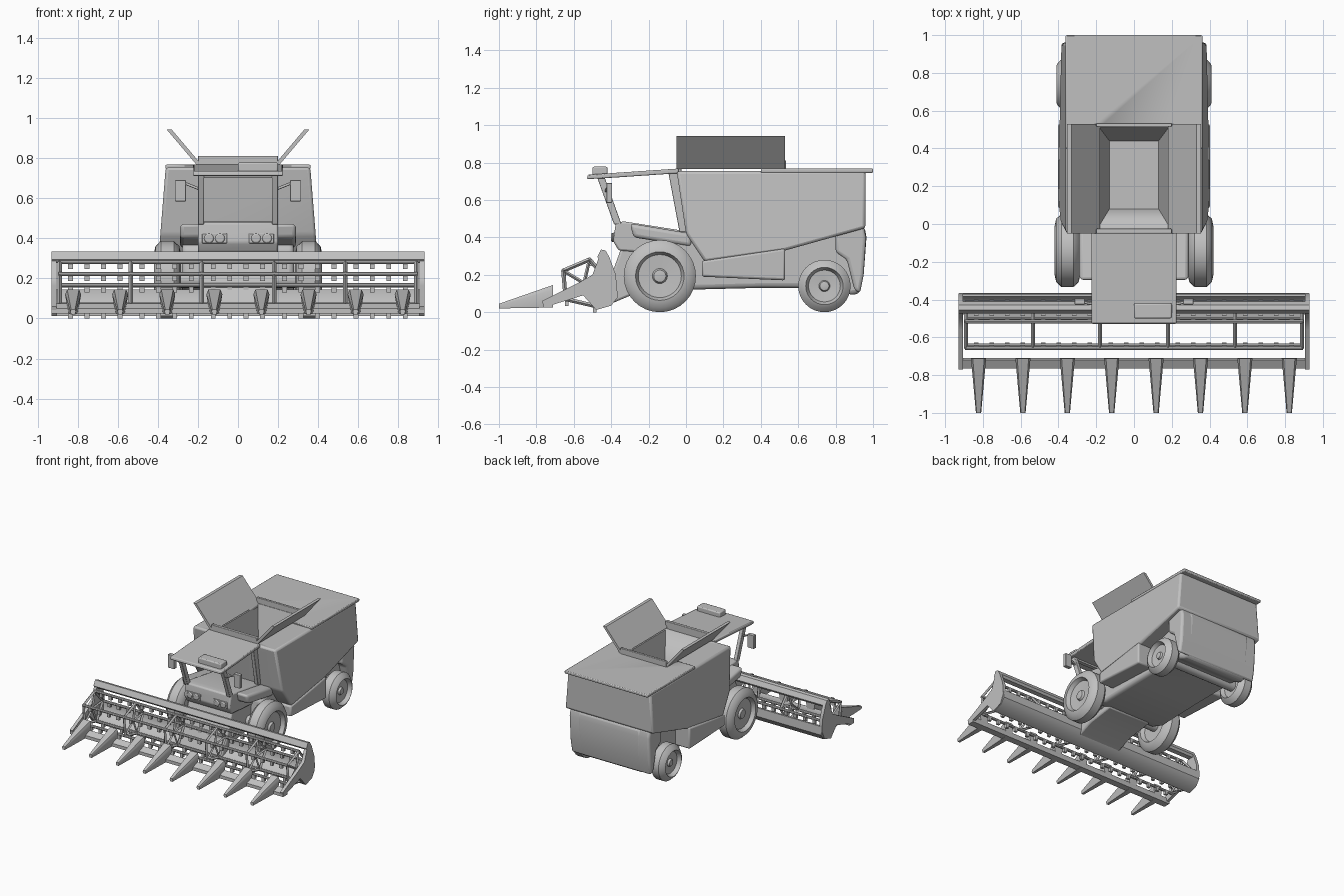
import bpy, bmesh, math
from mathutils import Vector

if "Cube" in bpy.data.objects:
    bpy.data.objects.remove(bpy.data.objects["Cube"])

grey = bpy.data.materials.new("light grey")
grey.diffuse_color = (0.53, 0.53, 0.53, 1)
grey.use_nodes = True
grey.node_tree.nodes["Principled BSDF"].inputs["Base Color"].default_value = grey.diffuse_color


def finish(name, bm, bevel=0.0, segments=2):
    bmesh.ops.recalc_face_normals(bm, faces=bm.faces)
    me = bpy.data.meshes.new(name)
    bm.to_mesh(me)
    bm.free()
    me.materials.append(grey)
    ob = bpy.data.objects.new(name, me)
    bpy.context.collection.objects.link(ob)
    if bevel:
        m = ob.modifiers.new("bevel", 'BEVEL')
        m.width, m.segments, m.limit_method = bevel, segments, 'ANGLE'
        m.angle_limit = math.radians(25)
    bpy.ops.object.select_all(action='DESELECT')
    bpy.context.view_layer.objects.active = ob
    ob.select_set(True)
    bpy.ops.object.shade_smooth_by_angle(angle=math.radians(40))
    return ob


def add_prism(bm, profile, left, right):
    """Side profile (y, z) spanned between x = left(z) and x = right(z)."""
    a = [bm.verts.new((left(z), y, z)) for y, z in profile]
    b = [bm.verts.new((right(z), y, z)) for y, z in profile]
    n = len(profile)
    bm.faces.new(a)
    bm.faces.new(b[::-1])
    for i in range(n):
        bm.faces.new((a[i], b[i], b[(i + 1) % n], a[(i + 1) % n]))


def prism(name, profile, x0, x1, bevel=0.0, segments=2, mirror=False):
    bm = bmesh.new()
    add_prism(bm, profile, lambda z: x0, lambda z: x1)
    if mirror:
        add_prism(bm, profile, lambda z: -x1, lambda z: -x0)
    return finish(name, bm, bevel, segments)


def add_rod(bm, p, q, r, sides=4):
    p, q = Vector(p), Vector(q)
    d = q - p
    rot = d.to_track_quat('Z', 'Y').to_matrix().to_4x4()
    rot.translation = (p + q) / 2
    bmesh.ops.create_cone(bm, cap_ends=True, segments=sides, radius1=r, radius2=r,
                          depth=d.length, matrix=rot)


def add_box(bm, lo, hi):
    add_prism(bm, [(lo[1], lo[2]), (hi[1], lo[2]), (hi[1], hi[2]), (lo[1], hi[2])],
              lambda z: lo[0], lambda z: hi[0])


def box(name, lo, hi, bevel=0.0):
    bm = bmesh.new()
    add_box(bm, lo, hi)
    return finish(name, bm, bevel)


# Upper body with the grain tank cut into it
def half(z):
    return 0.36 + (0.765 - z) * 0.08


bm = bmesh.new()
add_prism(bm, [(-0.05, 0.755), (0.96, 0.755), (0.96, 0.45), (0.53, 0.33), (0.1, 0.27), (0.0, 0.42)],
          lambda z: -half(z), half)
body = finish("upper_body", bm, 0.015)

bm = bmesh.new()
rings = []
for z, x, y0, y1 in ((0.50, 0.13, 0.08, 0.44), (0.80, 0.19, -0.02, 0.52)):
    rings.append([bm.verts.new(c) for c in ((-x, y0, z), (x, y0, z), (x, y1, z), (-x, y1, z))])
bm.faces.new(rings[0])
bm.faces.new(rings[1])
for i in range(4):
    j = (i + 1) % 4
    bm.faces.new((rings[0][i], rings[0][j], rings[1][j], rings[1][i]))
cutter = finish("tank_cutter", bm)
cutter.hide_render = True
cutter.hide_set(True)

roof = box("body_roof_lip", (-0.362, 0.40, 0.745), (0.362, 1.0, 0.768), 0.006)
for ob in (body, roof):
    cut = ob.modifiers.new("tank", 'BOOLEAN')
    cut.object, cut.solver = cutter, 'EXACT'

# Tank flaps and end rails
bm = bmesh.new()
for s in (-1, 1):
    pts = [(0.18, 0.765), (0.205, 0.765), (0.355, 0.942), (0.33, 0.942)]
    ends = [[bm.verts.new((s * x, y, z)) for x, z in pts] for y in (-0.05, 0.53)]
    bm.faces.new(ends[0])
    bm.faces.new(ends[1])
    for i in range(4):
        j = (i + 1) % 4
        bm.faces.new((ends[0][i], ends[0][j], ends[1][j], ends[1][i]))
finish("tank_flaps", bm)
bm = bmesh.new()
add_box(bm, (-0.2, -0.05, 0.75), (0.2, -0.025, 0.812))
add_box(bm, (-0.2, 0.515, 0.75), (0.2, 0.535, 0.812))
finish("tank_rails", bm, 0.004)

# Lower hull, side panels
prism("lower_hull", [(-0.1, 0.36), (0.1, 0.45), (0.955, 0.46), (0.965, 0.4), (0.95, 0.2), (0.93, 0.1),
                     (0.88, 0.09), (0.8, 0.13), (0.4, 0.13), (0.0, 0.12), (-0.12, 0.16)],
      -0.28, 0.28, 0.035, 3)
prism("rear_corners", [(0.80, 0.45), (0.95, 0.46), (0.963, 0.4), (0.95, 0.2), (0.93, 0.1), (0.90, 0.12),
                       (0.86, 0.28), (0.80, 0.32)], -0.35, 0.35, 0.025, 3)
prism("side_panel", [(0.085, 0.275), (0.53, 0.34), (0.53, 0.17), (0.085, 0.19)], 0.26, 0.403, 0.012, mirror=True)

# Cab base, fenders, feeder
prism("cab_base", [(-0.375, 0.48), (-0.33, 0.485), (0.02, 0.43), (0.02, 0.3), (-0.36, 0.33), (-0.39, 0.38)],
      -0.2, 0.2, 0.01)
prism("fender", [(-0.30, 0.475), (0.03, 0.42), (0.03, 0.35), (-0.28, 0.40)], 0.18, 0.29, 0.02, 3, True)
prism("feeder_house", [(-0.34, 0.36), (-0.05, 0.36), (-0.05, 0.13), (-0.27, 0.10), (-0.48, 0.012), (-0.42, 0.14)],
      -0.19, 0.19, 0.012)

# Cab pillars and roof
prism("front_pillar", [(-0.475, 0.72), (-0.435, 0.72), (-0.345, 0.47), (-0.385, 0.47)], 0.17, 0.2, 0.004, mirror=True)
prism("rear_pillar", [(-0.095, 0.75), (-0.03, 0.75), (0.01, 0.43), (-0.035, 0.43)], 0.17, 0.2, 0.004, mirror=True)
prism("cab_header_rail", [(-0.475, 0.725), (-0.44, 0.725), (-0.435, 0.70), (-0.465, 0.70)], -0.2, 0.2)
prism("cab_roof", [(-0.53, 0.712), (-0.525, 0.735), (-0.04, 0.768), (-0.04, 0.743), (-0.45, 0.715)],
      -0.225, 0.225, 0.006)
box("roof_unit", (0.0, -0.50, 0.72), (0.2, -0.42, 0.778), 0.008)

# Mirrors
bm = bmesh.new()
for s in (-1, 1):
    add_rod(bm, (s * 0.19, -0.43, 0.645), (s * 0.29, -0.41, 0.685), 0.007, 8)
    x0, x1 = sorted((s * 0.26, s * 0.315))
    add_box(bm, (x0, -0.425, 0.585), (x1, -0.395, 0.69))
finish("mirrors", bm, 0.005)

# Headlights
bm = bmesh.new()
for s in (-1, 1):
    for x in (0.09, 0.145):
        add_rod(bm, (s * x, -0.36, 0.4), (s * x, -0.4, 0.4), 0.024, 16)
finish("headlights", bm, 0.006)
bm = bmesh.new()
for s in (-1, 1):
    add_box(bm, (s * 0.117 - 0.062, -0.38, 0.375), (s * 0.117 + 0.062, -0.392, 0.425))
finish("headlight_frames", bm, 0.004)


# Wheels: lathed around the x axis
def wheels(name, y, r, rim, x0, x1, sides=32):
    bm = bmesh.new()
    profile = [(x0 + 0.03, 0.0), (x0 + 0.03, rim), (x0, rim + 0.015), (x0 + 0.008, r - 0.025), (x0 + 0.035, r),
               (x1 - 0.035, r), (x1 - 0.008, r - 0.025), (x1, rim + 0.015), (x1 - 0.03, rim),
               (x1 - 0.035, rim * 0.35), (x1 - 0.02, rim * 0.28), (x1 - 0.015, 0.0)]
    for s in (-1, 1):
        verts = [bm.verts.new((s * x, 0, h)) for x, h in profile]
        edges = [bm.edges.new(e) for e in zip(verts, verts[1:])]
        bmesh.ops.spin(bm, geom=verts + edges, cent=(0, 0, 0), axis=(1, 0, 0),
                       angle=math.tau, steps=sides)
    bmesh.ops.remove_doubles(bm, verts=bm.verts, dist=1e-4)
    add_rod(bm, (-x0 - 0.04, 0, 0), (x0 + 0.04, 0, 0), 0.04, 16)
    bmesh.ops.translate(bm, verts=bm.verts, vec=(0, y, r))
    finish(name, bm)


wheels("front_wheels", -0.14, 0.193, 0.115, 0.285, 0.42)
wheels("rear_wheels", 0.74, 0.14, 0.085, 0.28, 0.41)

# Harvesting header: beam, pan, cutter bar, end plates
prism("header_beam", [(-0.475, 0.295), (-0.455, 0.335), (-0.43, 0.33), (-0.41, 0.295), (-0.42, 0.278), (-0.46, 0.278)],
      -0.93, 0.93)
prism("header_pan", [(-0.48, 0.012), (-0.40, 0.035), (-0.365, 0.08), (-0.37, 0.145), (-0.385, 0.145),
                     (-0.385, 0.085), (-0.41, 0.05), (-0.48, 0.03)], -0.925, 0.925)
prism("cutter_bar", [(-0.765, 0.025), (-0.765, 0.05), (-0.72, 0.075), (-0.71, 0.06), (-0.71, 0.025)], -0.93, 0.93)
prism("end_plate", [(-0.45, 0.335), (-0.41, 0.295), (-0.375, 0.2), (-0.368, 0.11), (-0.40, 0.04), (-0.48, 0.012),
                    (-0.55, 0.09), (-0.76, 0.025), (-0.77, 0.06), (-0.56, 0.165), (-0.50, 0.2)],
      0.905, 0.93, mirror=True)

# Crop dividers
bm = bmesh.new()
for i in range(8):
    cx = -0.823 + i * 0.235
    back = [(-0.024, 0.025), (0.024, 0.025), (0.04, 0.12), (0.03, 0.145), (-0.03, 0.145), (-0.04, 0.12)]
    tip = [(-0.009, 0.02), (0.009, 0.02), (0.014, 0.035), (0.01, 0.045), (-0.01, 0.045), (-0.014, 0.035)]
    a = [bm.verts.new((cx + x, -0.712, z)) for x, z in back]
    b = [bm.verts.new((cx + x, -1.0, z)) for x, z in tip]
    bm.faces.new(a)
    bm.faces.new(b)
    for k in range(6):
        j = (k + 1) % 6
        bm.faces.new((a[k], a[j], b[j], b[k]))
finish("crop_dividers", bm)

# Reel: five bars with tines, carried by six pentagon frames
cy, cz, R = -0.545, 0.155, 0.13
corners = [(cy + R * math.cos(a), cz + R * math.sin(a))
           for a in (math.radians(149 - 72 * k) for k in range(5))]
bm = bmesh.new()
for k, (y, z) in enumerate(corners):
    add_rod(bm, (-0.895, y, z), (0.895, y, z), 0.011, 8)
    y2, z2 = corners[(k + 1) % 5]
    for x in (-0.89, -0.535, -0.18, 0.18, 0.535, 0.89):
        add_rod(bm, (x, y, z), (x, y2, z2), 0.011)
        add_rod(bm, (x, cy, cz), (x, y, z), 0.009)
finish("reel_frame", bm)
bm = bmesh.new()
for y, z in corners:
    for i in range(5):
        for j in range(4):
            x = -0.7125 + i * 0.356 + (j - 1.5) * 0.082
            add_box(bm, (x - 0.012, y - 0.004, z - 0.036), (x + 0.012, y + 0.016, z - 0.004))
finish("reel_tines", bm)
